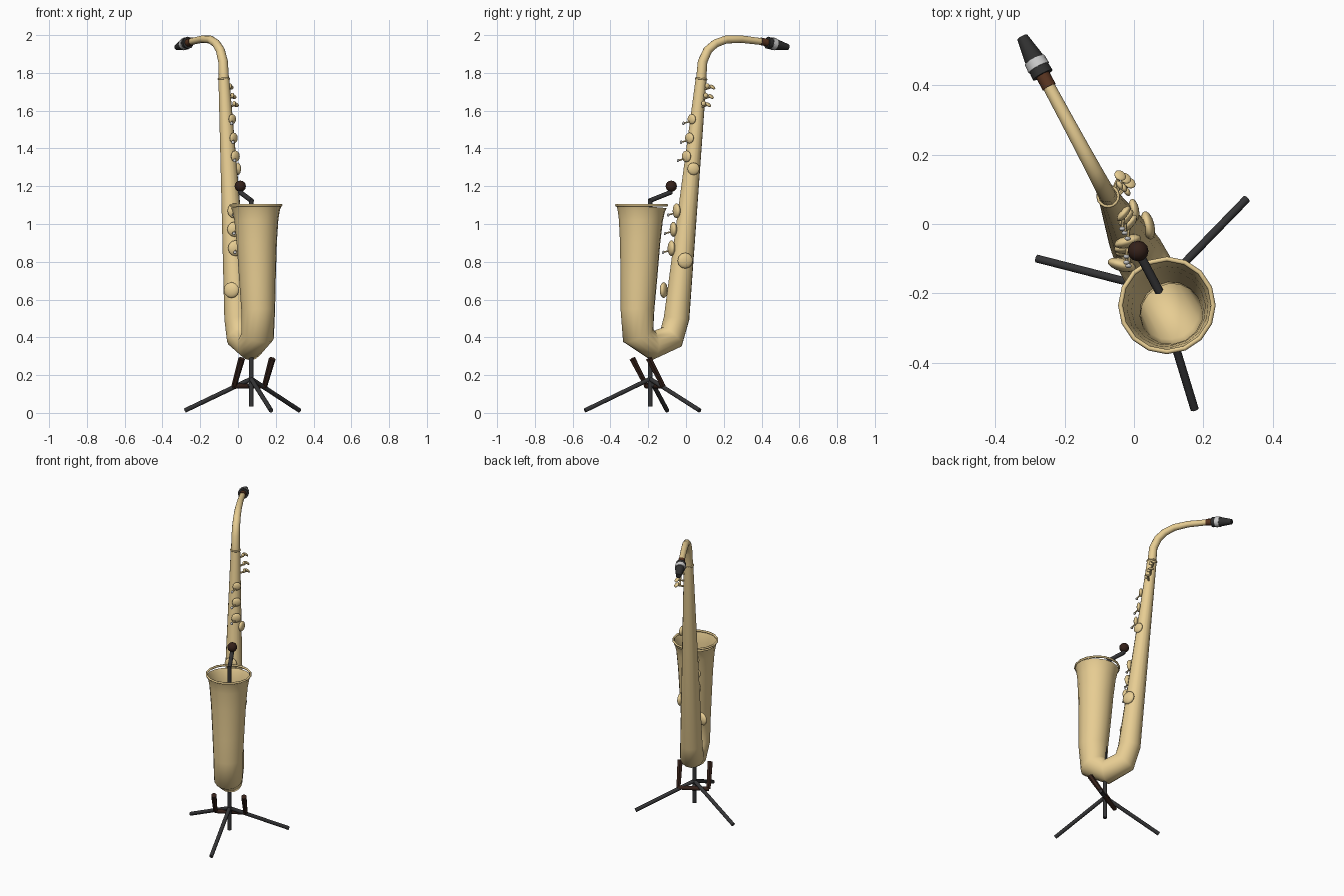
import bpy, bmesh, math
from mathutils import Vector

if "Cube" in bpy.data.objects:
    bpy.data.objects.remove(bpy.data.objects["Cube"])

def material(name, rgb):
    m = bpy.data.materials.new(name)
    m.diffuse_color = (*rgb, 1)
    m.use_nodes = True
    m.node_tree.nodes["Principled BSDF"].inputs["Base Color"].default_value = m.diffuse_color
    return m

BRASS = material("brass", (0.80, 0.61, 0.29))
BLACK = material("black", (0.03, 0.03, 0.03))
STEEL = material("dark_steel", (0.035, 0.035, 0.037))
SILVER = material("silver", (0.7, 0.7, 0.7))
CORK = material("cork", (0.10, 0.035, 0.015))
RUBBER = material("rubber", (0.035, 0.015, 0.01))

U = Vector((-0.474, 0.88, 0))      # towards the mouthpiece
V = Vector((0.88, 0.474, 0))       # sideways

def P(y, z):
    """Point in the instrument's vertical plane."""
    return Vector((0.095 - 0.539 * (y + 0.235), y, z))

def finish(bm, name, mat, angle=55):
    me = bpy.data.meshes.new(name)
    bm.to_mesh(me)
    bm.free()
    for p in me.polygons:
        p.use_smooth = True
    me.set_sharp_from_angle(angle=math.radians(angle))
    me.materials.append(mat)
    ob = bpy.data.objects.new(name, me)
    bpy.context.collection.objects.link(ob)
    return ob

def tube(name, pts, radii, mat, sides=16, side=V, cap=True):
    """Loft circles along a path; 'side' is kept as one ring axis."""
    bm = bmesh.new()
    rings = []
    for i, p in enumerate(pts):
        t = (pts[min(i + 1, len(pts) - 1)] - pts[max(i - 1, 0)]).normalized()
        a = (side - t * side.dot(t)).normalized()
        b = t.cross(a)
        rings.append([bm.verts.new(p + radii[i] * (a * math.cos(k * math.tau / sides) + b * math.sin(k * math.tau / sides)))
                      for k in range(sides)])
    for r, s in zip(rings, rings[1:]):
        for k in range(sides):
            n = (k + 1) % sides
            bm.faces.new((r[k], r[n], s[n], s[k]))
    if cap:
        bm.faces.new(rings[0][::-1])
        bm.faces.new(rings[-1])
    return finish(bm, name, mat)

def rod(name, a, b, r, mat, r2=None, sides=10):
    a, b = Vector(a), Vector(b)
    d = (b - a).normalized()
    side = Vector((1, 0, 0)) if abs(d.x) < 0.8 else Vector((0, 0, 1))
    return tube(name, [a, b], [r, r2 or r], mat, sides, side)

def ball(name, loc, r, mat, axis=None, flat=1.0):
    """Sphere, optionally flattened along an axis."""
    bm = bmesh.new()
    bmesh.ops.create_uvsphere(bm, u_segments=12, v_segments=8, radius=r)
    ob = finish(bm, name, mat)
    ob.location = loc
    if axis is not None:
        ob.scale = (1, 1, flat)
        ob.rotation_euler = axis.to_track_quat('Z', 'Y').to_euler()
    return ob

def ring(name, loc, axis, R, r, mat):
    bpy.ops.mesh.primitive_torus_add(major_segments=16, minor_segments=6, major_radius=R, minor_radius=r,
                                     location=loc, rotation=axis.to_track_quat('Z', 'Y').to_euler())
    ob = bpy.context.object
    ob.name = name
    ob.data.materials.append(mat)
    bpy.ops.object.shade_smooth_by_angle(angle=math.radians(62))

# Body: open bell, bow and straight tube in one loft (y, z, radius)
body = [(-.236, 1.09, .134), (-.237, 1.07, .126), (-.239, 1.02, .117), (-.243, .9, .107),
        (-.25, .7, .097), (-.257, .55, .09), (-.253, .41, .087), (-.178, .356, .077),
        (-.078, .4, .073), (-.05, .5, .068), (.08, 1.77, .029)]
tube("body_and_bell", [P(y, z) for y, z, r in body], [b[2] for b in body], BRASS, cap=False)
ring("bell_rim", P(-.235, 1.10), Vector((0, 0, 1)), .134, .007, BRASS)

# Neck
neck = [(.08, 1.765, .027), (.088, 1.86, .0255), (.115, 1.92, .024), (.155, 1.955, .0225),
        (.21, 1.976, .021), (.29, 1.979, .0195), (.405, 1.965, .018)]
tube("neck", [P(y, z) for y, z, r in neck], [n[2] for n in neck], BRASS, 12)
ring("neck_collar", P(.08, 1.768), P(.088, 1.86) - P(.08, 1.77), .029, .005, BRASS)

# Mouthpiece
rod("cork", P(.395, 1.967), P(.44, 1.958), .021, CORK)
tube("mouthpiece", [P(.43, 1.96), P(.48, 1.95), P(.54, 1.936)], [.032, .028, .016], BLACK, 12)
rod("ligature", P(.451, 1.956), P(.474, 1.951), .0335, SILVER, .032, 12)

def centre(z):
    return P(-.05 + .1024 * (z - .5), z)

# Key cups: (x, y, z, radius, has finger pearl)
keys = [(-.03, .03, 1.555, .027, 1), (-.023, .018, 1.455, .029, 1), (-.014, .002, 1.358, .031, 1),
        (.0, .04, 1.292, .033, 0), (-.018, -.05, 1.07, .04, 1), (-.018, -.067, .972, .04, 1),
        (-.012, -.077, .872, .042, 1), (.04, -.004, .806, .042, 0), (-.035, -.118, .65, .042, 0)]
for i, (x, y, z, r, pearl) in enumerate(keys):
    p = Vector((x, y, z))
    axis = p - centre(z)
    axis.z = 0
    axis.normalize()
    ball(f"key_cup_{i}", p, r, BRASS, axis, .45)
    rod(f"key_post_{i}", centre(z), p, .008, BRASS, sides=8)
    if pearl:
        q = p + Vector((-.004, -.044, -.022))
        rod(f"pearl_stem_{i}", p + Vector((0, 0, -.01)), q, .005, BRASS, sides=6)
        ball(f"finger_pearl_{i}", q, .009, SILVER, Vector((0, -1, .2)), .7)

# Palm keys near the neck
for i, (x, y, z) in enumerate([(-.04, .14, 1.725), (-.025, .132, 1.675), (-.012, .118, 1.632)]):
    p = Vector((x, y, z))
    c = centre(z - .02)
    ball(f"palm_key_{i}", p, .018, BRASS, Vector((.4, .6, .8)), .4)
    ball(f"palm_key_pad_{i}", c.lerp(p, .7) + Vector((.008, -.008, .012)), .014, BRASS, V, .6)
    rod(f"palm_key_stem_{i}", c, p, .006, BRASS, sides=6)

# Stand: post, tripod legs, hook and knob
hub = Vector((.07, -.19, .18))
rod("stand_post", (.07, -.19, .035), (.07, -.19, 1.13), .013, STEEL)
rod("stand_hook", (.073, -.195, 1.122), (.012, -.08, 1.168), .013, STEEL)
rod("knob_stem", (.012, -.08, 1.16), (.012, -.08, 1.2), .01, STEEL)
ball("hook_knob", (.012, -.078, 1.2), .03, RUBBER)
for i, e in enumerate([(-.28, -.10, .013), (.325, .072, .013), (.175, -.535, .013)]):
    rod(f"stand_leg_{i}", hub, e, .012, STEEL)

# Cradle: crossbar and two padded arms
base = Vector((.06, -.165, .142))
rod("cradle_bar", base - V * .095, base + V * .095, .014, RUBBER, sides=8)
rod("cradle_link", base, hub - Vector((0, 0, .03)), .013, STEEL)
for name, s in (("left", -1), ("right", 1)):
    b = base + V * .092 * s
    rod(f"cradle_arm_{name}", b, b - U * .085 + Vector((0, 0, .145)), .014, RUBBER, .018, 6)
